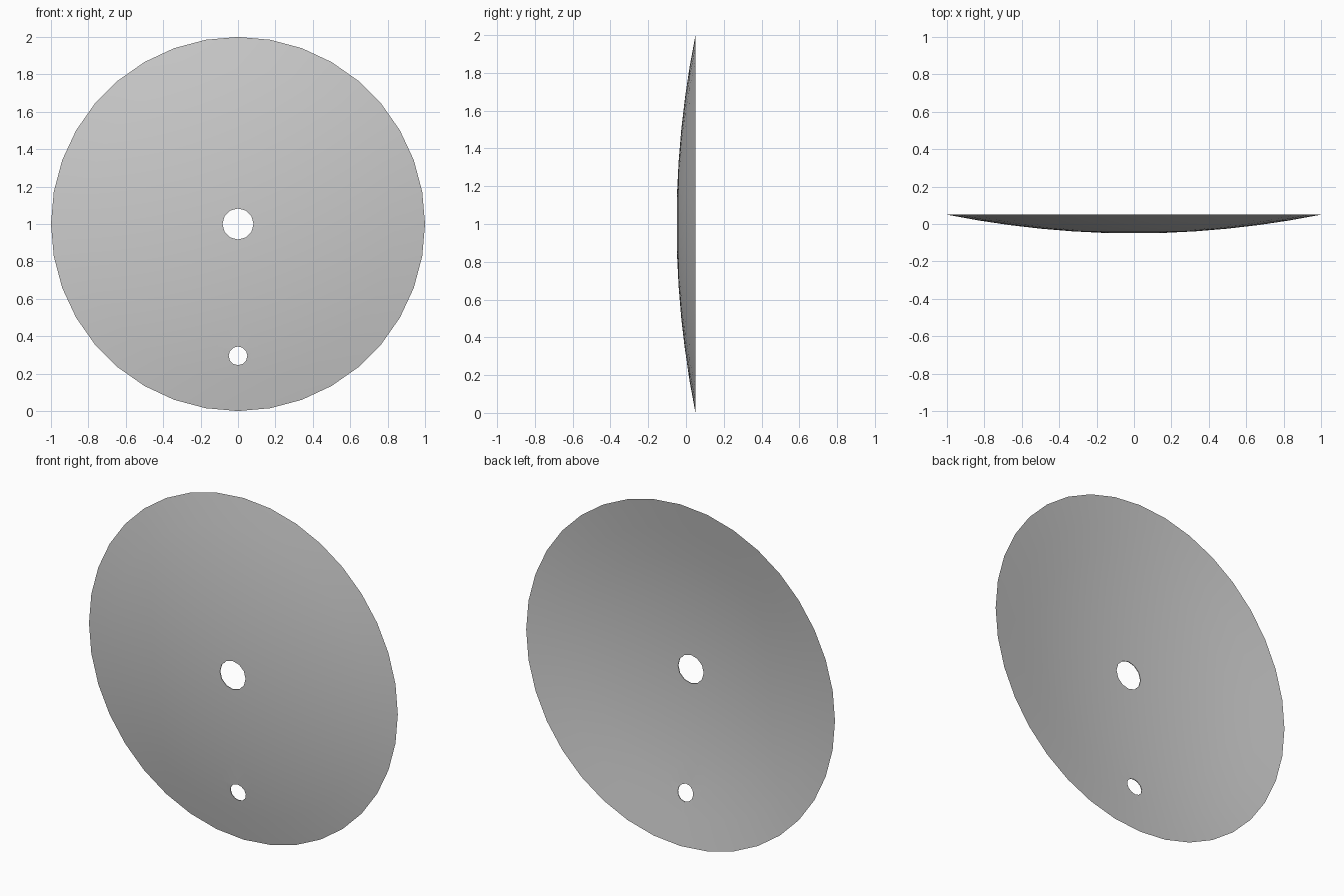
import bpy, bmesh, math
from mathutils import Matrix, Vector

if "Cube" in bpy.data.objects:
    bpy.data.objects.remove(bpy.data.objects["Cube"])

SIDES, RINGS, THICK = 36, 6, 0.004
CENTRE = Vector((0, 0, 1))


def dish_y(r):
    return -0.05 + 0.1 * r * r


def add_object(name, bm):
    mesh = bpy.data.meshes.new(name)
    bmesh.ops.recalc_face_normals(bm, faces=bm.faces)
    bm.to_mesh(mesh)
    bm.free()
    obj = bpy.data.objects.new(name, mesh)
    bpy.context.collection.objects.link(obj)
    return obj


# Thin concave dish: front and back profiles meet in a knife-edge rim
radii = [i / RINGS for i in range(RINGS + 1)]
profile = [(r, dish_y(r)) for r in radii]
profile += [(r, dish_y(r) + THICK) for r in reversed(radii[:-1])]
bm = bmesh.new()
verts = [bm.verts.new((0, y, 1 + r)) for r, y in profile]
edges = [bm.edges.new(pair) for pair in zip(verts, verts[1:])]
bmesh.ops.spin(bm, geom=verts + edges, cent=CENTRE, axis=(0, 1, 0),
               angle=math.tau, steps=SIDES, use_duplicate=False)
bmesh.ops.remove_doubles(bm, verts=bm.verts, dist=0.0005)
dish = add_object("dish", bm)


# Round holes through the dish: centre and near the bottom
def cut_hole(name, z, radius):
    bm = bmesh.new()
    place = Matrix.Translation((0, 0, z)) @ Matrix.Rotation(math.pi / 2, 4, 'X')
    bmesh.ops.create_cone(bm, cap_ends=True, segments=12, radius1=radius,
                          radius2=radius, depth=0.5, matrix=place)
    cutter = add_object(name, bm)
    cutter.hide_render = True
    mod = dish.modifiers.new(name, 'BOOLEAN')
    mod.operation, mod.solver, mod.object = 'DIFFERENCE', 'EXACT', cutter
    bpy.context.view_layer.objects.active = dish
    bpy.ops.object.modifier_apply(modifier=name)
    bpy.data.objects.remove(cutter)


cut_hole("centre_hole", 1.0, 0.083)
cut_hole("lower_hole", 0.295, 0.05)

# Smooth faces, sharp rim and hole edges
bpy.ops.object.select_all(action='DESELECT')
dish.select_set(True)
bpy.context.view_layer.objects.active = dish
bpy.ops.object.shade_smooth_by_angle(angle=math.radians(30))
